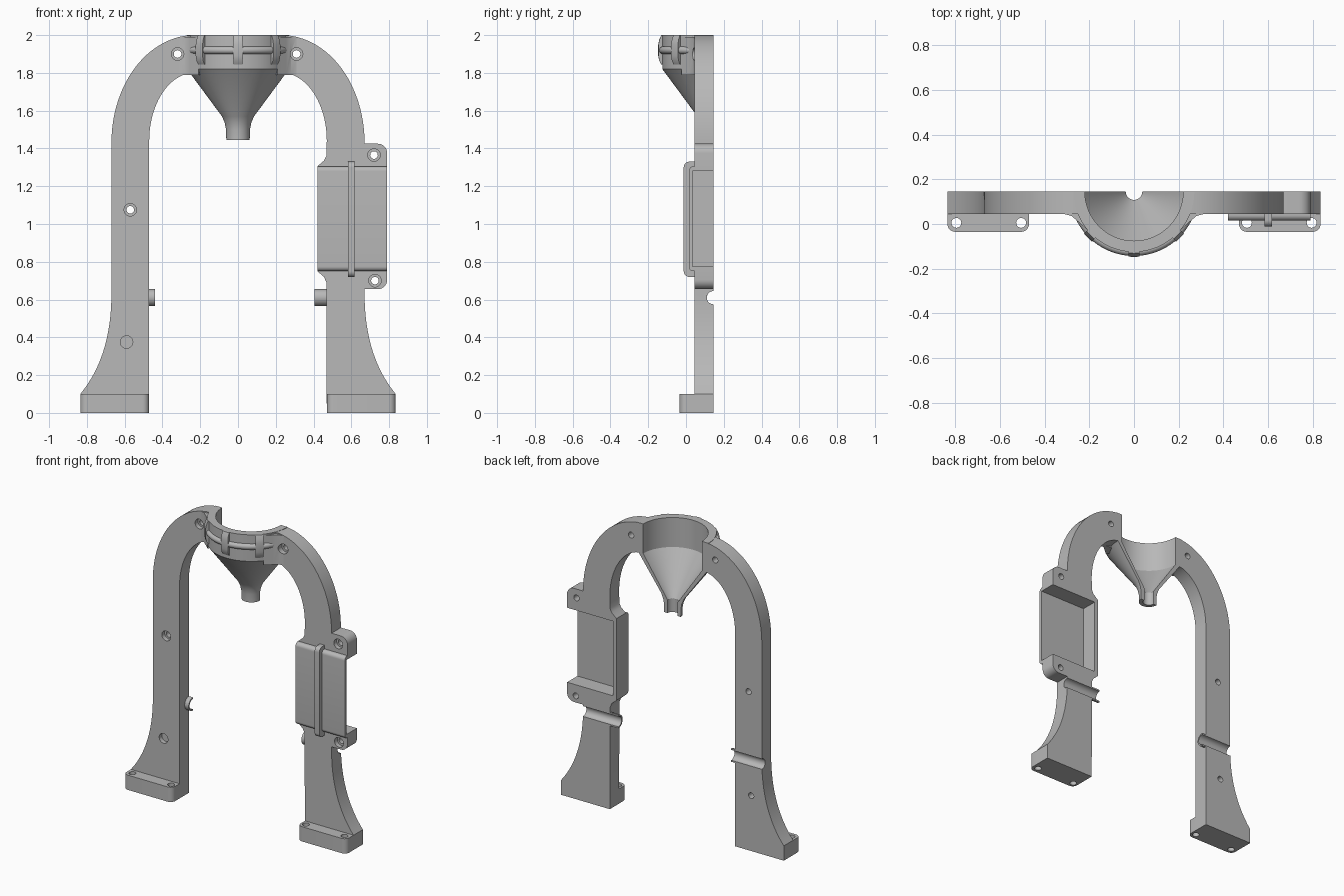
import bpy, bmesh, math
from mathutils import Vector

cube = bpy.data.objects.get("Cube")
if cube:
    bpy.data.objects.remove(cube, do_unlink=True)

grey = bpy.data.materials.new("grey_plastic")
grey.use_nodes = True
grey.diffuse_color = (0.48, 0.48, 0.48, 1)
grey.node_tree.nodes["Principled BSDF"].inputs["Base Color"].default_value = (0.48, 0.48, 0.48, 1)

FRONT, BACK = 0.045, 0.145    # depth of the frame
GROOVE_Z = 0.61


def finish(bm, name):
    bmesh.ops.recalc_face_normals(bm, faces=bm.faces)
    mesh = bpy.data.meshes.new(name)
    bm.to_mesh(mesh)
    bm.free()
    mesh.materials.append(grey)
    ob = bpy.data.objects.new(name, mesh)
    bpy.context.collection.objects.link(ob)
    return ob


def prism(name, pts, axis, lo, hi):
    """Extrude a flat outline along x, y or z."""
    def place(p, d):
        return {"x": (d, p[0], p[1]), "y": (p[0], d, p[1]), "z": (p[0], p[1], d)}[axis]
    bm = bmesh.new()
    a = [bm.verts.new(place(p, lo)) for p in pts]
    b = [bm.verts.new(place(p, hi)) for p in pts]
    bm.faces.new(a)
    bm.faces.new(b)
    for i in range(len(pts)):
        j = (i + 1) % len(pts)
        bm.faces.new((a[i], a[j], b[j], b[i]))
    return finish(bm, name)


def sweep(name, pts, start, end, steps):
    """Sweep a closed (radius, z) outline about the funnel axis; 0 degrees is the front."""
    bm = bmesh.new()
    rings = []
    for s in range(steps + 1):
        t = math.radians(start + (end - start) * s / steps)
        rings.append([bm.verts.new((r * math.sin(t), BACK - r * math.cos(t), z)) for r, z in pts])
    bm.faces.new(rings[0])
    bm.faces.new(rings[-1])
    for a, b in zip(rings, rings[1:]):
        for i in range(len(pts)):
            j = (i + 1) % len(pts)
            bm.faces.new((a[i], a[j], b[j], b[i]))
    return finish(bm, name)


def arc(cx, cy, rx, ry, a0, a1, n):
    angles = [math.radians(a0 + (a1 - a0) * i / n) for i in range(n + 1)]
    return [(cx + rx * math.cos(t), cy + ry * math.sin(t)) for t in angles]


def circle(cx, cy, r):
    return arc(cx, cy, r, r, 0, 360, 32)[:-1]


def rect(x0, x1, y0, y1):
    return [(x0, y0), (x1, y0), (x1, y1), (x0, y1)]


def cut(ob, cutters):
    """Subtract the cutters and bake the result."""
    for c in cutters:
        c.hide_render = True
        m = ob.modifiers.new("cut", "BOOLEAN")
        m.operation, m.solver, m.object = "DIFFERENCE", "EXACT", c
    bpy.context.view_layer.update()
    deps = bpy.context.evaluated_depsgraph_get()
    mesh = bpy.data.meshes.new_from_object(ob.evaluated_get(deps))
    ob.modifiers.clear()
    ob.data = mesh


def side_points(side, pts):
    return [(side * x, v) for x, v in pts]


def leg_outline(holder):
    """Half arch outline; the holder side also gets the tabs and the widened waist."""
    pts = [(0.47, 0), (0.835, 0), (0.835, 0.1)]
    a, b, c = Vector((0.835, 0.1)), Vector((0.67, 0.3)), Vector((0.67, 0.63))
    for i in range(1, 17):
        t = i / 16
        pts.append(tuple(a * (1 - t) ** 2 + b * 2 * t * (1 - t) + c * t * t))
    if holder:
        pts += [(0.67, 0.655)] + arc(0.74, 0.705, 0.05, 0.05, -90, 0, 8)
        pts += arc(0.74, 1.375, 0.05, 0.05, 0, 90, 8) + [(0.67, 1.425)]
    pts += arc(0.23, 1.43, 0.44, 0.57, 0 if not holder else 2, 90, 28)
    pts += arc(0.23, 1.44, 0.24, 0.36, 90, 0, 24)
    if holder:
        pts += [(0.468, 1.36), (0.455, 1.335), (0.42, 1.305),
                (0.42, 0.75), (0.455, 0.72), (0.468, 0.69)]
    return pts


screw_holes = {-1: [(-0.32, 1.9), (-0.57, 1.075), (-0.59, 0.375)],
               1: [(0.31, 1.9), (0.72, 1.365), (0.725, 0.7)]}
helpers = []

# shared cutters: the rod groove and the recess of the holder
groove = prism("groove_cutter", circle(BACK, GROOVE_Z, 0.035), "x", -1, 1)
recess = prism("recess_cutter", rect(0.445, 0.9, 0.775, 1.28), "y", 0.035, 0.3)
helpers += [groove, recess]

for side, label in ((-1, "right"), (1, "left")):
    # screw holes with counterbores
    bores = []
    for x, z in screw_holes[side]:
        bores.append(prism("screw_cutter", circle(x, z, 0.02), "y", -0.1, 0.2))
        bores.append(prism("head_cutter", circle(x, z, 0.033), "y", -0.1, 0.075))
    helpers += bores

    # arch leg
    leg = prism(label + "_leg", side_points(side, leg_outline(side > 0)), "y", FRONT, BACK)
    cut(leg, bores + [groove] + ([recess] if side > 0 else []))

    # foot flange with two bolt holes
    plan = [(0.835, 0.055), (0.47, 0.055)]
    plan += arc(0.505, 0.0, 0.035, 0.035, 180, 270, 8) + arc(0.8, 0.0, 0.035, 0.035, 270, 360, 8)
    foot = prism(label + "_foot", side_points(side, plan), "z", 0, 0.1)
    bolts = [prism("bolt_cutter", circle(side * x, 0.005, 0.022), "z", -0.1, 0.2)
             for x in (0.505, 0.795)]
    helpers += bolts
    cut(foot, bolts)

    # half tube that carries the rod
    tip = 0.405 if side > 0 else 0.44
    tube = arc(BACK, GROOVE_Z, 0.045, 0.045, 90, 270, 20) + arc(BACK, GROOVE_Z, 0.035, 0.035, 270, 90, 20)
    prism(label + "_rod_rest", tube, "x", *sorted((side * tip, side * 0.48)))

    # fillet between the arch and the funnel collar
    web = [(0.235, 0.06), (0.31, 0.06), (0.31, 0.044), (0.28, 0.036),
           (0.255, 0.015), (0.21, -0.025), (0.2, 0.0)]
    gusset = prism(label + "_collar_fillet", side_points(side, web), "z", 1.79, 1.99)
    cut(gusset, bores[:2])

# half funnel with collar and spout
sweep("funnel", [(0.27, 2.0), (0.27, 1.82), (0.085, 1.57), (0.07, 1.535), (0.063, 1.5),
                 (0.062, 1.445), (0.037, 1.445), (0.037, 1.535), (0.22, 1.8), (0.22, 2.0)],
      -90, 90, 48)

# band round the collar, held by three clips
sweep("collar_band", arc(0.268, 1.92, 0.02, 0.02, 0, 360, 16)[:-1], -76, 76, 40)
for angle in (-45, 0, 45):
    sweep("band_clip", [(0.255, 2.0), (0.276, 2.0), (0.287, 1.975), (0.292, 1.95), (0.292, 1.89),
                        (0.287, 1.865), (0.276, 1.845), (0.255, 1.845)],
          angle - 5, angle + 5, 4)

# front cover of the holder, rounded at top and bottom
cover = [(0.06, 0.75)] + arc(0.04, 0.775, 0.025, 0.025, 270, 180, 8)
cover += arc(0.04, 1.28, 0.025, 0.025, 180, 90, 8) + [(0.06, 1.305)]
holder = prism("holder_cover", cover, "x", 0.42, 0.79)
cut(holder, [recess])

# strap over the cover
strap = [(0.05, 0.72)] + arc(0.018, 0.75, 0.03, 0.03, 270, 180, 8)
strap += arc(0.018, 1.3, 0.03, 0.03, 180, 90, 8) + [(0.05, 1.33)]
strap += [(0.05, 1.295), (0.025, 1.295), (0.025, 0.76), (0.05, 0.76)]
prism("holder_strap", strap, "x", 0.583, 0.618)

for h in helpers:
    bpy.data.objects.remove(h, do_unlink=True)

# smooth the curves, keep the edges sharp
for ob in bpy.context.scene.objects:
    if ob.type == "MESH":
        bpy.ops.object.select_all(action="DESELECT")
        ob.select_set(True)
        bpy.context.view_layer.objects.active = ob
        bpy.ops.object.shade_smooth_by_angle(angle=math.radians(30))
